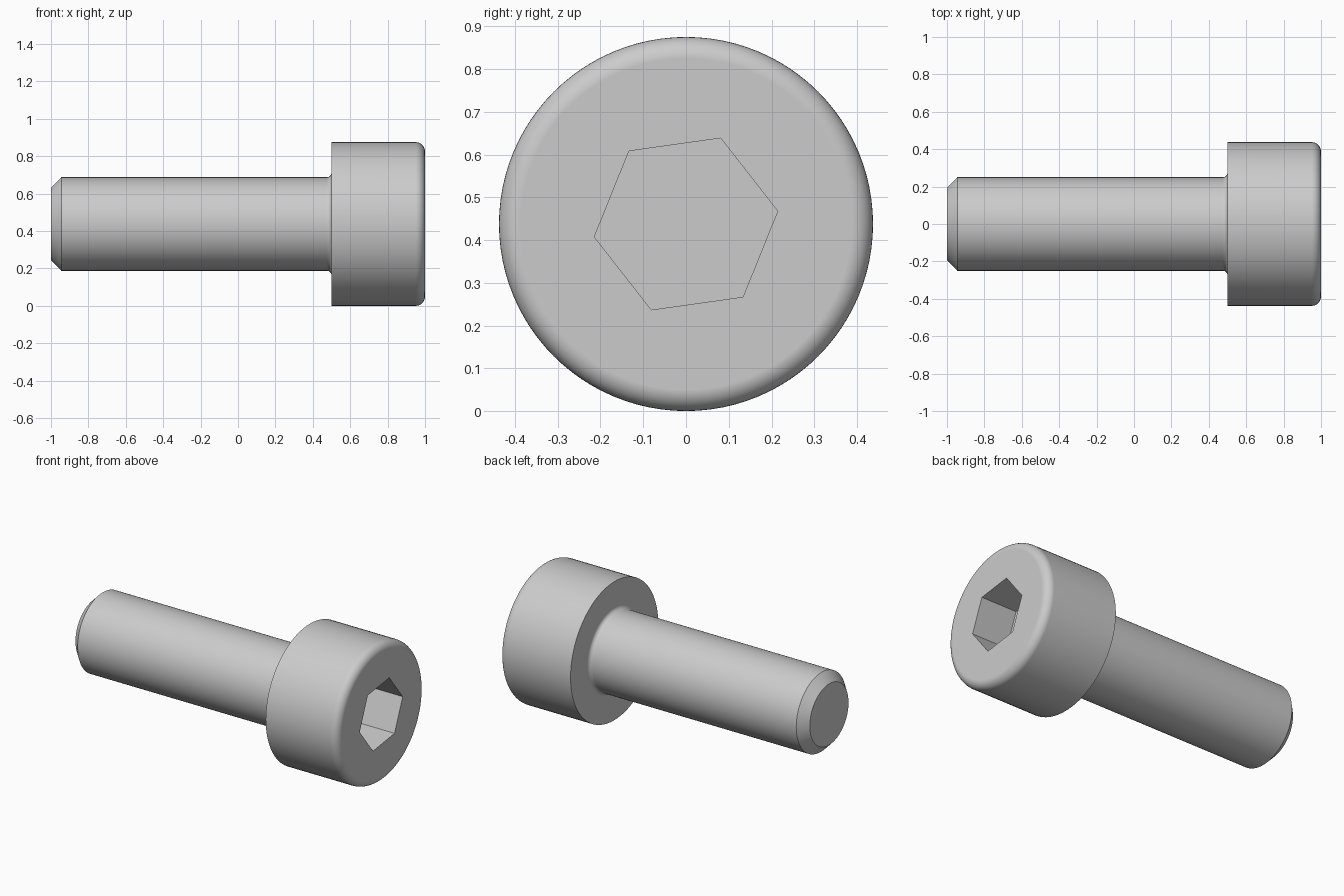
import bpy
import bmesh
from math import sin, cos, pi, radians
from mathutils import Matrix, Vector

SEGMENTS = 96
HEAD_R, SHAFT_R, TIP_R = 0.4375, 0.25, 0.193
HEAD_BASE, EDGE_R, NECK_R = 0.5, 0.05, 0.025
SOCKET_R, SOCKET_DEPTH = 0.2165, 0.25

if "Cube" in bpy.data.objects:
    bpy.data.objects.remove(bpy.data.objects["Cube"], do_unlink=True)

steel = bpy.data.materials.new("grey_steel")
steel.use_nodes = True
colour = (0.6, 0.6, 0.6, 1)
steel.diffuse_color = colour
steel.node_tree.nodes["Principled BSDF"].inputs["Base Color"].default_value = colour


def arc(cx, cr, radius, start, end, steps=8):
    """Points of an arc in the (x, radius) profile plane."""
    angles = [radians(start + (end - start) * i / steps) for i in range(steps + 1)]
    return [(cx + radius * cos(a), cr + radius * sin(a)) for a in angles]


def add_object(name, bm):
    bmesh.ops.recalc_face_normals(bm, faces=bm.faces)
    mesh = bpy.data.meshes.new(name)
    bm.to_mesh(mesh)
    bm.free()
    mesh.materials.append(steel)
    obj = bpy.data.objects.new(name, mesh)
    obj.location.z = HEAD_R
    bpy.context.collection.objects.link(obj)
    return obj


# Screw body: chamfered tip, shaft, neck fillet and rounded head in one turned profile
profile = [(-1, TIP_R), (-0.945, SHAFT_R)]
profile += arc(HEAD_BASE - NECK_R, SHAFT_R + NECK_R, NECK_R, -90, 0)
profile += [(HEAD_BASE, HEAD_R)]
profile += arc(1 - EDGE_R, HEAD_R - EDGE_R, EDGE_R, 90, 0)

bm = bmesh.new()
rings = []
for x, r in profile:
    rings.append([bm.verts.new((x, r * cos(2 * pi * i / SEGMENTS), r * sin(2 * pi * i / SEGMENTS)))
                  for i in range(SEGMENTS)])
for a, b in zip(rings, rings[1:]):
    for i in range(SEGMENTS):
        j = (i + 1) % SEGMENTS
        bm.faces.new((a[i], a[j], b[j], b[i]))
bm.faces.new(rings[0])
bm.faces.new(rings[-1])
screw = add_object("socket_screw", bm)

# Hexagonal key socket, cut into the head
bm = bmesh.new()
outline = [bm.verts.new((1 - SOCKET_DEPTH, SOCKET_R * cos(a), SOCKET_R * sin(a)))
           for a in (radians(8 + 60 * i) for i in range(6))]
floor = bm.faces.new(outline)
side = bmesh.ops.extrude_face_region(bm, geom=[floor])["geom"]
bmesh.ops.translate(bm, vec=(SOCKET_DEPTH + 0.1, 0, 0),
                    verts=[v for v in side if isinstance(v, bmesh.types.BMVert)])
cutter = add_object("socket_cutter", bm)
cutter.hide_render = True

bpy.ops.object.select_all(action="DESELECT")
screw.select_set(True)
bpy.context.view_layer.objects.active = screw
cut = screw.modifiers.new("socket", "BOOLEAN")
cut.operation = "DIFFERENCE"
cut.solver = "EXACT"
cut.object = cutter
bpy.ops.object.modifier_apply(modifier=cut.name)
bpy.data.objects.remove(cutter, do_unlink=True)

# Smooth round surfaces, with flat ends and crisp edges
bpy.ops.object.shade_smooth_by_angle(angle=radians(30))
weighted = screw.modifiers.new("even_shading", "WEIGHTED_NORMAL")
weighted.keep_sharp = True
